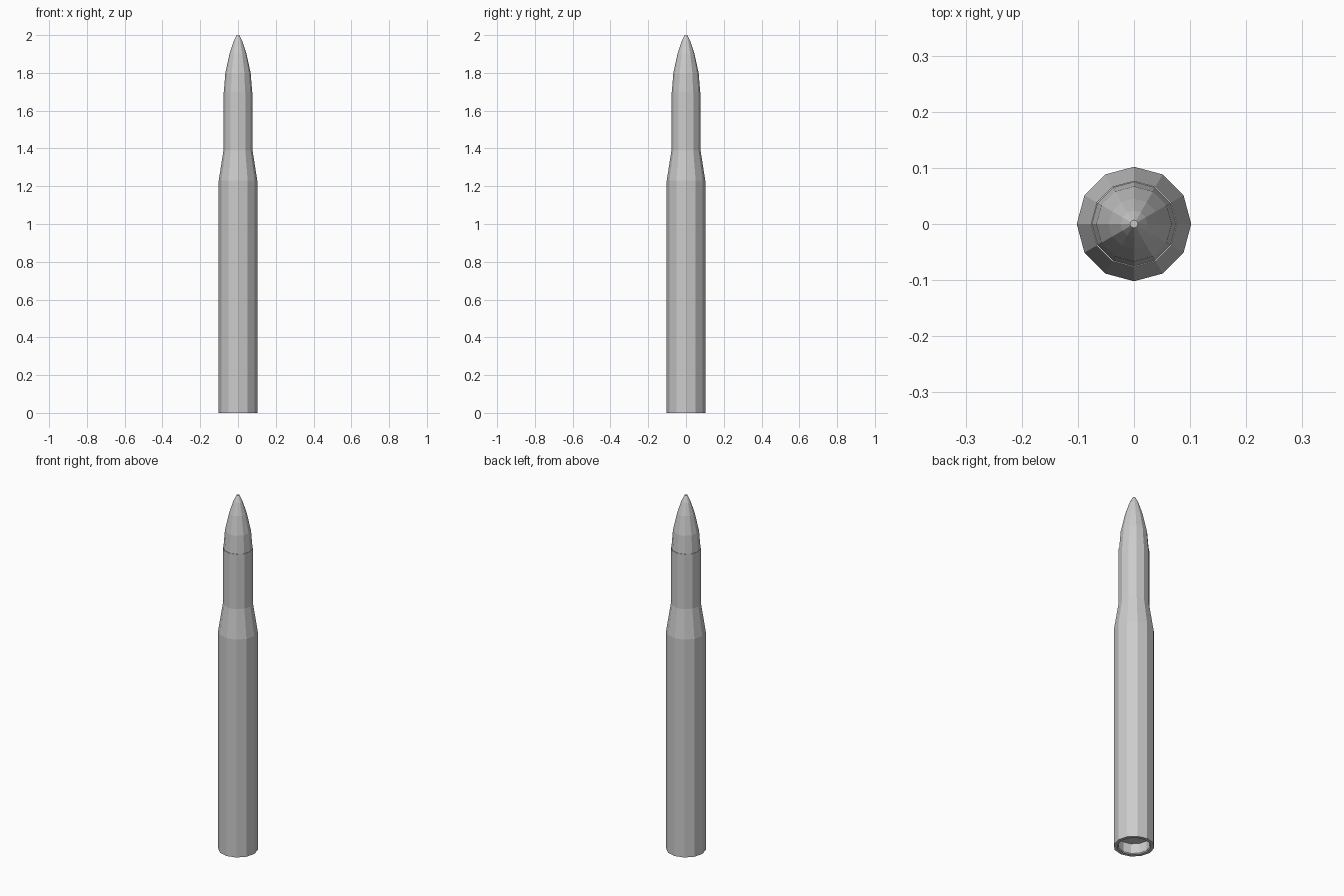
import bpy, bmesh
from math import cos, sin, pi

if "Cube" in bpy.data.objects:
    bpy.data.objects.remove(bpy.data.objects["Cube"])

SIDES = 12


def lathe(name, profile, cap_start=False, cap_end=False):
    """Spin (radius, height) points round z into a flat-faced solid."""
    bm = bmesh.new()
    rings = [[bm.verts.new((r * cos(2 * pi * i / SIDES), r * sin(2 * pi * i / SIDES), z))
              for i in range(SIDES)] for r, z in profile]
    for a, b in zip(rings, rings[1:]):
        for i in range(SIDES):
            j = (i + 1) % SIDES
            bm.faces.new((a[i], a[j], b[j], b[i]))
    if cap_start:
        bm.faces.new(rings[0][::-1])
    if cap_end:
        bm.faces.new(rings[-1])
    bmesh.ops.recalc_face_normals(bm, faces=bm.faces)
    mesh = bpy.data.meshes.new(name)
    bm.to_mesh(mesh)
    bm.free()
    obj = bpy.data.objects.new(name, mesh)
    bpy.context.collection.objects.link(obj)
    return obj


# Case: recessed base, straight wall, shoulder and neck
lathe("case", [(0.08, 0.06), (0.08, 0.005), (0.085, 0.0), (0.102, 0.0),
               (0.102, 1.23), (0.077, 1.39), (0.077, 1.70), (0.075, 1.70)],
      cap_start=True, cap_end=True)

# Pointed tip with a small blunt end
lathe("tip", [(0.075, 1.70), (0.067, 1.80), (0.045, 1.90),
              (0.024, 1.965), (0.007, 2.0)], cap_end=True)
